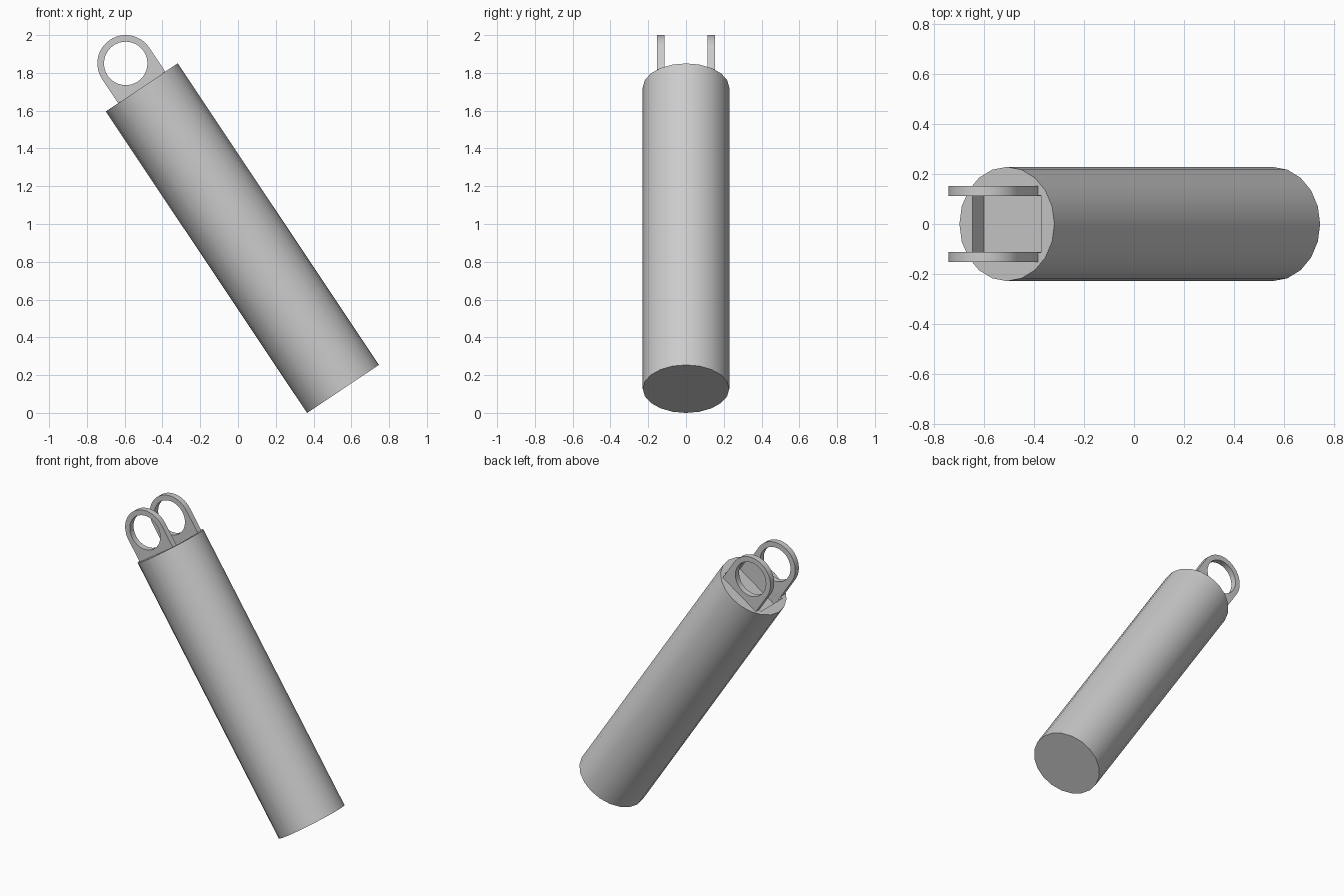
import bpy, bmesh, math
from mathutils import Matrix, Vector

if "Cube" in bpy.data.objects:
    bpy.data.objects.remove(bpy.data.objects["Cube"], do_unlink=True)

RADIUS, LENGTH, SIDES = 0.229, 1.919, 20
LUG_R, HOLE_R, LUG_HEIGHT, LUG_THICK, LUG_Y = 0.15, 0.115, 0.153, 0.04, 0.133
POCKET_DEPTH = 0.08

# Frame whose z runs along the leaning barrel, starting at its lower end
LEAN = Matrix.Translation((0.556, 0, 0.127)) @ Matrix.Rotation(math.radians(-33.73), 4, 'Y')

grey = bpy.data.materials.new("light_grey")
grey.use_nodes = True
grey.diffuse_color = (0.6, 0.6, 0.6, 1)
grey.node_tree.nodes["Principled BSDF"].inputs["Base Color"].default_value = (0.6, 0.6, 0.6, 1)


def add_object(name, data, matrix):
    obj = bpy.data.objects.new(name, data)
    bpy.context.collection.objects.link(obj)
    obj.matrix_world = matrix
    data.materials.append(grey)
    return obj


def activate(obj):
    bpy.ops.object.select_all(action='DESELECT')
    obj.select_set(True)
    bpy.context.view_layer.objects.active = obj


def circle(radius, start, end, steps, centre_y):
    angles = [start + (end - start) * i / steps for i in range(steps + 1)]
    return [(radius * math.cos(a), centre_y + radius * math.sin(a)) for a in angles]


# Barrel
bm = bmesh.new()
bmesh.ops.create_cone(bm, cap_ends=True, segments=SIDES, radius1=RADIUS, radius2=RADIUS,
                      depth=LENGTH, matrix=Matrix.Translation((0, 0, LENGTH / 2)))
mesh = bpy.data.meshes.new("barrel")
bm.to_mesh(mesh)
bm.free()
barrel = add_object("barrel", mesh, LEAN)

# Shallow pocket in the upper end, between the lugs
bm = bmesh.new()
bmesh.ops.create_cube(bm, size=1)
bmesh.ops.scale(bm, vec=Vector((0.33, 0.23, 2 * POCKET_DEPTH)), verts=bm.verts)
mesh = bpy.data.meshes.new("pocket_cutter")
bm.to_mesh(mesh)
bm.free()
cutter = add_object("pocket_cutter", mesh, LEAN @ Matrix.Translation((0, 0, LENGTH)))
cutter.hide_render = True
bpy.context.view_layer.update()
cut = barrel.modifiers.new("pocket", 'BOOLEAN')
cut.operation = 'DIFFERENCE'
cut.solver = 'EXACT'
cut.object = cutter
activate(barrel)
bpy.ops.object.modifier_apply(modifier=cut.name)
bpy.data.objects.remove(cutter, do_unlink=True)
bpy.ops.object.shade_smooth_by_angle(angle=math.radians(30))

# Pair of round-ended lugs with large holes
outline = circle(LUG_R, 0, math.pi, 24, LUG_HEIGHT)
outline += [(-LUG_R, -POCKET_DEPTH), (LUG_R, -POCKET_DEPTH)]
hole = circle(HOLE_R, 0, 2 * math.pi, 40, LUG_HEIGHT)[:-1]
for name, y in (("front_lug", -LUG_Y), ("back_lug", LUG_Y)):
    curve = bpy.data.curves.new(name, 'CURVE')
    curve.dimensions = '2D'
    curve.fill_mode = 'BOTH'
    curve.extrude = LUG_THICK / 2
    for points in (outline, hole):
        spline = curve.splines.new('POLY')
        spline.points.add(len(points) - 1)
        for point, (px, py) in zip(spline.points, points):
            point.co = (px, py, 0, 1)
        spline.use_cyclic_u = True
    stand = Matrix.Translation((0, y, LENGTH)) @ Matrix.Rotation(math.pi / 2, 4, 'X')
    lug = add_object(name, curve, LEAN @ stand)
    activate(lug)
    bpy.ops.object.convert(target='MESH')
    lug = bpy.context.object
    # Weld the caps to the rim
    bm = bmesh.new()
    bm.from_mesh(lug.data)
    bmesh.ops.remove_doubles(bm, verts=bm.verts, dist=0.0005)
    bmesh.ops.recalc_face_normals(bm, faces=bm.faces)
    bm.to_mesh(lug.data)
    bm.free()
    bpy.ops.object.shade_smooth_by_angle(angle=math.radians(30))
